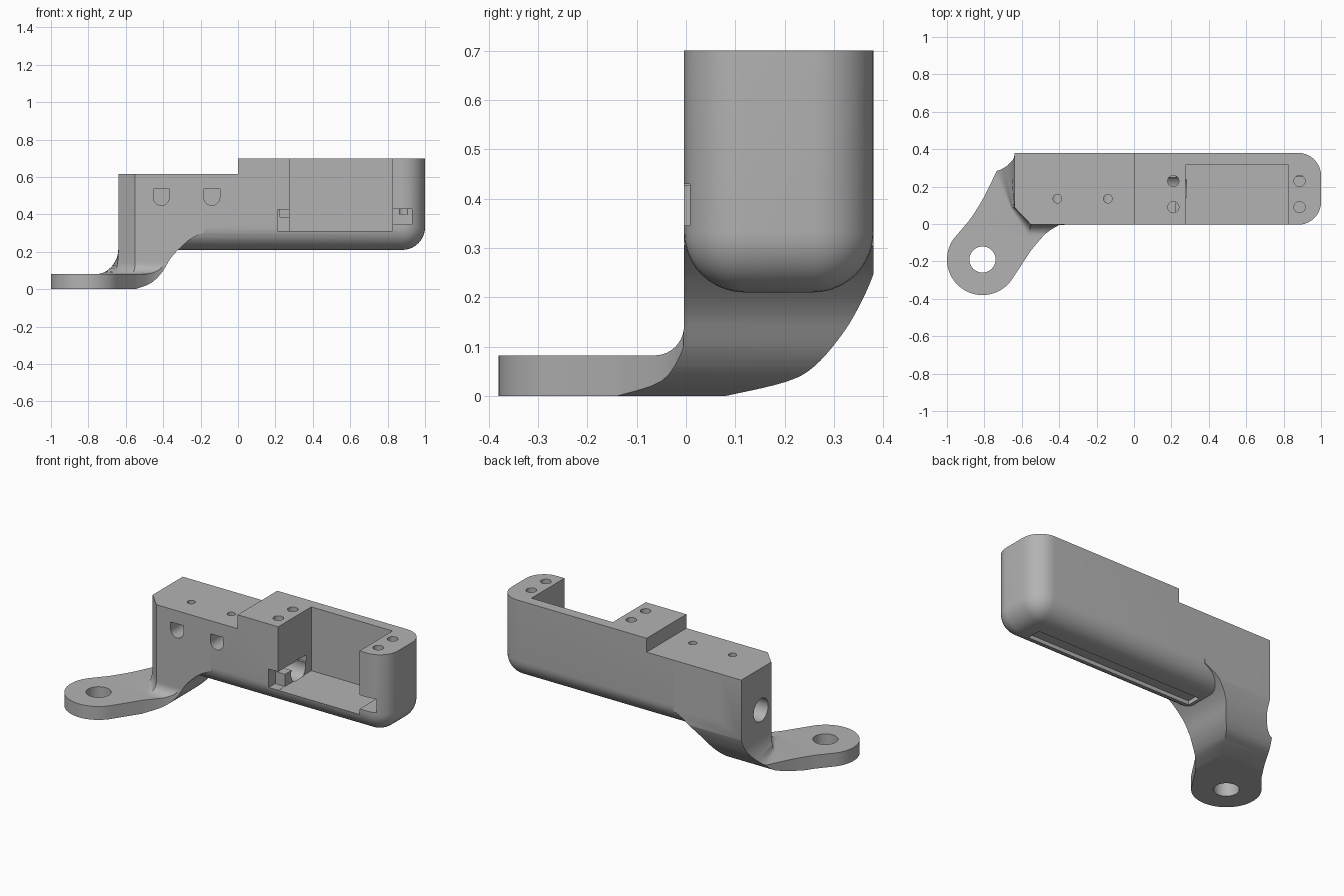
import bpy, bmesh, math
from mathutils import Vector

if "Cube" in bpy.data.objects:
    bpy.data.objects.remove(bpy.data.objects["Cube"])

FRONT, BACK = -0.004, 0.38

grey = bpy.data.materials.new("plain grey")
grey.use_nodes = True
grey.diffuse_color = (0.45, 0.45, 0.45, 1)
grey.node_tree.nodes["Principled BSDF"].inputs["Base Color"].default_value = (0.45, 0.45, 0.45, 1)


def finish(name, bm):
    bmesh.ops.recalc_face_normals(bm, faces=bm.faces)
    mesh = bpy.data.meshes.new(name)
    bm.to_mesh(mesh)
    bm.free()
    mesh.materials.append(grey)
    ob = bpy.data.objects.new(name, mesh)
    bpy.context.collection.objects.link(ob)
    return ob


def loft(name, rings):
    """Solid through stacked rings of equal point count."""
    bm = bmesh.new()
    loops = [[bm.verts.new(p) for p in ring] for ring in rings]
    n = len(loops[0])
    for a, b in zip(loops, loops[1:]):
        for i in range(n):
            j = (i + 1) % n
            bm.faces.new((a[i], a[j], b[j], b[i]))
    bm.faces.new(loops[0])
    bm.faces.new(loops[-1])
    return finish(name, bm)


def prism(name, pts, axis, lo, hi):
    place = {"x": lambda p, h: (h, p[0], p[1]),
             "y": lambda p, h: (p[0], h, p[1]),
             "z": lambda p, h: (p[0], p[1], h)}[axis]
    return loft(name, [[place(p, h) for p in pts] for h in (lo, hi)])


def box(name, x0, x1, y0, y1, z0, z1):
    return prism(name, [(x0, y0), (x1, y0), (x1, y1), (x0, y1)], "z", z0, z1)


def arc(cx, cy, r, a0, a1, n):
    angles = [math.radians(a0 + (a1 - a0) * i / n) for i in range(n + 1)]
    return [(cx + r * math.cos(a), cy + r * math.sin(a)) for a in angles]


def rod(name, cx, cy, r, axis, lo, hi, n=32):
    return prism(name, arc(cx, cy, r, 0, 360, n)[:-1], axis, lo, hi)


def smooth(pts, n=5):
    """Curve passing through a few points."""
    p = [Vector(q) for q in [pts[0]] + pts + [pts[-1]]]
    out = []
    for a, b, c, d in zip(p, p[1:], p[2:], p[3:]):
        for i in range(n):
            t = i / n
            q = 0.5 * (2 * b + (c - a) * t + (2 * a - 5 * b + 4 * c - d) * t * t
                       + (3 * b - a - 3 * c + d) * t ** 3)
            out.append(tuple(q))
    return out + [pts[-1]]


def combine(target, tool, operation):
    mod = target.modifiers.new("combine", "BOOLEAN")
    mod.operation, mod.object, mod.solver = operation, tool, "EXACT"
    bpy.context.view_layer.objects.active = target
    bpy.ops.object.modifier_apply(modifier=mod.name)
    bpy.data.objects.remove(tool)


# Neck: upright block with a flared foot
def footprint(z):
    h = max(z - 0.082, 0)
    u = max(0.06 - h, 0)
    front = 0.06 - math.sqrt(0.06 ** 2 - u * u)
    v = max(1 - h / 0.13, 0)
    end = 0.16 * (1 - math.sqrt(1 - v * v))
    return [(-0.18, FRONT - front, z), (-0.55 - 0.3 * front, FRONT - front, z),
            (-0.64 - 0.15 * end, 0.09, z), (-0.64 - end, BACK, z), (-0.18, BACK, z)]


levels = [-0.05] + [0.082 + 0.13 * (i / 14) ** 1.6 for i in range(15)] + [0.65]
neck = loft("bracket", [footprint(z) for z in levels])

# Mounting tab, sharing one plan outline with the neck
outline = (arc(-0.81, -0.19, 0.19, -32, -216, 30)
           + smooth([(-0.88, 0.02), (-0.81, 0.13), (-0.72, 0.31), (-0.69, 0.35), (-0.64, BACK)], 4)
           + [(-0.63, 0.5), (-0.1, 0.5), (-0.1, FRONT - 0.001)]
           + smooth([(-0.40, FRONT - 0.001), (-0.47, -0.05), (-0.55, -0.14)], 4))
combine(neck, prism("plan", outline, "z", -0.2, 0.9), "INTERSECT")
tab_outline = [p for p in outline if p[0] < -0.3 and p[1] < 0.37] 
combine(neck, prism("tab", tab_outline, "z", -0.05, 0.082), "UNION")

# Curved underside, shaped from the front and from the side
under = smooth([(-0.55, 0), (-0.47, 0.03), (-0.41, 0.085), (-0.36, 0.165),
                (-0.31, 0.22), (-0.25, 0.27), (-0.18, 0.305)])
combine(neck, prism("under_front", [(-1.2, 0)] + under + [(0, 0.33), (0, 0.9), (-1.2, 0.9)],
                    "y", -0.6, 0.6), "INTERSECT")
heel = smooth([(0.08, 0), (0.2, 0.028), (0.26, 0.06), (0.32, 0.13), (0.36, 0.2), (0.385, 0.26)])
combine(neck, prism("under_side", [(-0.5, -0.1)] + heel + [(0.5, 0.4), (0.5, 0.9), (-0.5, 0.9)],
                    "x", -1.2, 0.2), "INTERSECT")

# Main housing with rounded bottom and rounded far end
body = box("housing", -0.5, 1, FRONT, BACK, 0.21, 0.7)
bm = bmesh.new()
bm.from_mesh(body.data)
rounded = []
for e in bm.edges:
    mid = (e.verts[0].co + e.verts[1].co) / 2
    if mid.x > -0.49 and mid.z < 0.69:
        rounded.append(e)
bmesh.ops.bevel(bm, geom=rounded, offset=0.122, segments=10, profile=0.5, affect="EDGES")
bm.to_mesh(body.data)
bm.free()
combine(neck, body, "UNION")

# Lowered deck, open bay and shallow groove underneath
cutters = [box("step", -0.9, 0, -0.6, 0.6, 0.615, 0.9),
           box("bay", 0.275, 0.825, -0.2, 0.315, 0.31, 0.9),
           box("groove", -0.3, 0.83, 0.1, 0.19, 0.1, 0.235),
           rod("tab_hole", -0.81, -0.19, 0.07, "z", -0.2, 0.3),
           rod("cable_bore", 0.19, 0.36, 0.07, "x", -0.9, 0.28),
           box("left_notch", 0.21, 0.28, -0.1, 0.06, 0.311, 0.425),
           box("left_nut_slot", 0.225, 0.28, 0.05, 0.27, 0.385, 0.425),
           box("right_nut_slot", 0.82, 0.93, -0.1, 0.25, 0.345, 0.43)]

# Screw holes from above
for x in (0.21, 0.885):
    for y in (0.09, 0.23):
        cutters.append(rod("lid_screw_hole", x, y, 0.03, "z", 0.4, 0.9, 24))

# Deck screws with round-bottomed nut pockets in the front
for x in (-0.41, -0.14):
    cutters.append(rod("deck_screw_hole", x, 0.135, 0.023, "z", 0.5, 0.9, 24))
    pocket = [(x + 0.043, 0.535), (x - 0.043, 0.535)] + arc(x, 0.491, 0.043, 180, 360, 12)
    cutters.append(prism("nut_pocket", pocket, "y", -0.1, 0.18))

for c in cutters:
    combine(neck, c, "DIFFERENCE")

# Smooth curves, crisp edges
bpy.ops.object.select_all(action="DESELECT")
neck.select_set(True)
bpy.context.view_layer.objects.active = neck
bpy.ops.object.shade_smooth_by_angle(angle=math.radians(30))
